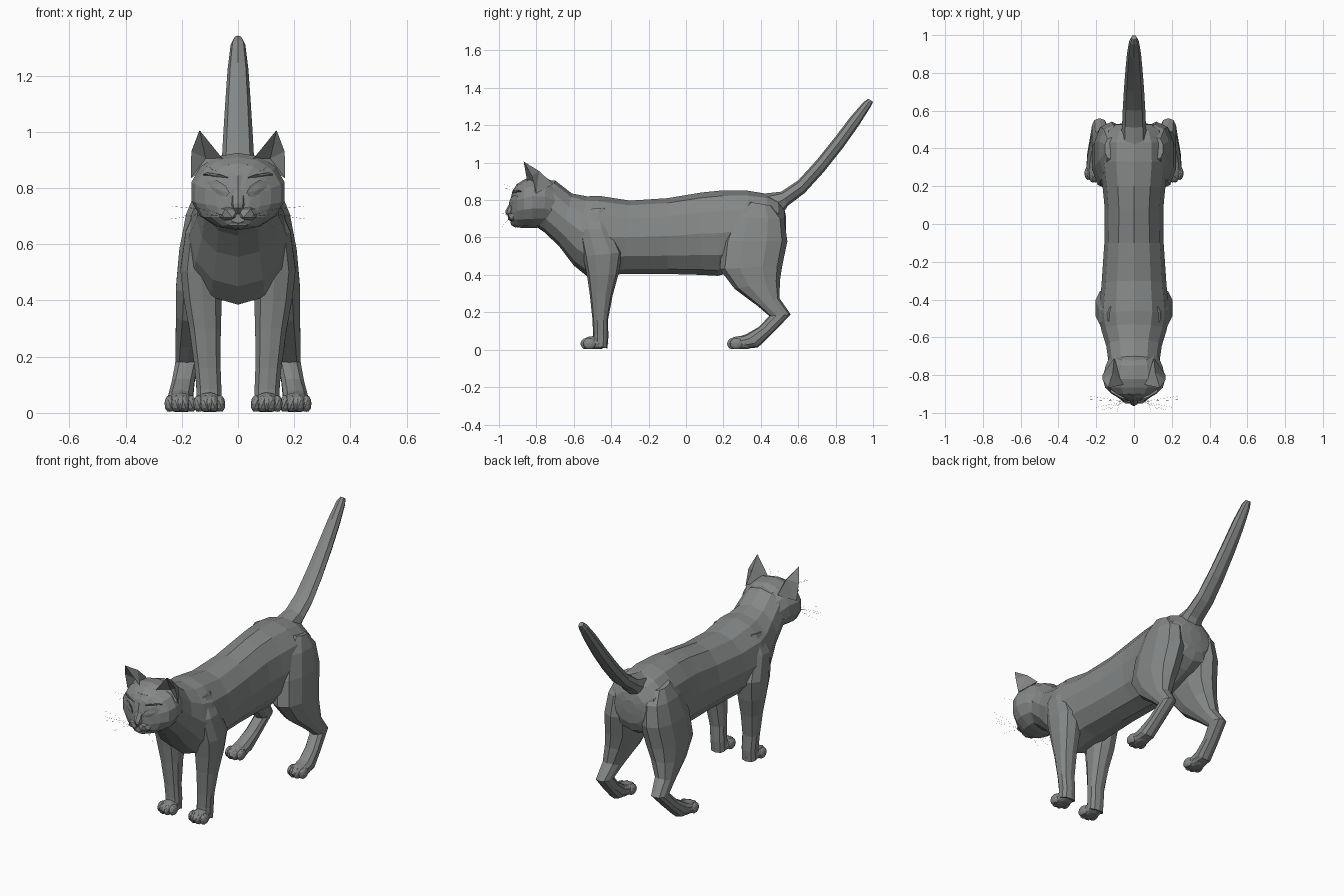
import bpy, bmesh, math
from mathutils import Vector

fur = bpy.data.materials.new("dark_grey")
fur.diffuse_color = (.235, .245, .245, 1)


def finish(name, bm, mirror=False):
    bmesh.ops.recalc_face_normals(bm, faces=bm.faces)
    mesh = bpy.data.meshes.new(name)
    bm.to_mesh(mesh)
    bm.free()
    mesh.materials.append(fur)
    ob = bpy.data.objects.new(name, mesh)
    bpy.context.collection.objects.link(ob)
    if mirror:
        mod = ob.modifiers.new("Mirror", 'MIRROR')
        mod.use_mirror_merge = False
    return ob


def spow(v, p):
    return math.copysign(abs(v) ** p, v)


def loft(name, rings, n=12, p=0.9, mirror=False):
    """Each ring: one edge (y, z), opposite edge (y, z), half width, centre x."""
    bm = bmesh.new()
    loops = []
    for (y0, z0), (y1, z1), w, x in rings:
        mid = Vector((x, (y0 + y1) / 2, (z0 + z1) / 2))
        half = Vector((0, (y0 - y1) / 2, (z0 - z1) / 2))
        loop = []
        for i in range(n):
            a = 2 * math.pi * i / n
            side = Vector((w * spow(math.sin(a), p), 0, 0))
            loop.append(bm.verts.new(mid + half * spow(math.cos(a), p) + side))
        loops.append(loop)
    for a, b in zip(loops, loops[1:]):
        for i in range(n):
            j = (i + 1) % n
            bm.faces.new((a[i], a[j], b[j], b[i]))
    bm.faces.new(loops[0])
    bm.faces.new(loops[-1])
    return finish(name, bm, mirror)


def blobs(name, items, sub=1, floor=None):
    """Mirrored faceted ellipsoids: (centre, radii)."""
    bm = bmesh.new()
    for c, r in items:
        vs = bmesh.ops.create_icosphere(bm, subdivisions=sub, radius=1)["verts"]
        for v in vs:
            v.co = Vector([c[k] + v.co[k] * r[k] for k in range(3)])
            if floor is not None:
                v.co.z = max(v.co.z, floor)
    return finish(name, bm, True)


# Torso and neck
loft("torso", [
    ((-.79, .905), (-.82, .67), .125, 0), ((-.70, .905), (-.76, .63), .135, 0),
    ((-.61, .835), (-.68, .555), .147, 0), ((-.53, .82), (-.60, .45), .172, 0),
    ((-.46, .822), (-.52, .385), .187, 0), ((-.30, .797), (-.34, .405), .172, 0),
    ((-.10, .81), (-.10, .405), .157, 0), ((.08, .84), (.08, .40), .155, 0),
    ((.20, .852), (.17, .395), .165, 0), ((.33, .85), (.34, .44), .182, 0),
    ((.43, .834), (.45, .48), .178, 0), ((.49, .805), (.51, .52), .150, 0),
    ((.525, .755), (.53, .57), .10, 0), ((.535, .71), (.535, .63), .04, 0)],
    n=12, p=.95)

# Head
loft("head", [
    ((-.66, .87), (-.70, .64), .12, 0), ((-.75, .92), (-.76, .655), .155, 0),
    ((-.82, .925), (-.82, .65), .17, 0), ((-.865, .91), (-.868, .65), .156, 0),
    ((-.90, .888), (-.90, .654), .12, 0), ((-.921, .86), (-.923, .66), .08, 0),
    ((-.936, .80), (-.938, .675), .042, 0)], n=14, p=.95)

# Nose bridge, muzzle, chin
loft("nose_bridge", [
    ((-.905, .885), (-.86, .88), .045, 0), ((-.929, .845), (-.87, .83), .034, 0),
    ((-.942, .785), (-.89, .775), .026, 0), ((-.964, .745), (-.90, .735), .024, 0),
    ((-.965, .73), (-.90, .72), .020, 0), ((-.945, .708), (-.90, .705), .008, 0)], n=8)
blobs("muzzle", [((.032, -.915, .710), (.045, .042, .034))])
blobs("chin", [((.008, -.91, .678), (.036, .03, .026))])


# Eyes: slanted almonds with lids
def almond(name, cx, cz, y, w, h, depth):
    bm = bmesh.new()
    outline = []
    for i in range(8):
        a = 2 * math.pi * i / 8
        u, v = w * math.cos(a), h * spow(math.sin(a), 1.3)
        outline.append(bm.verts.new((cx + u, y + .6 * u, cz + v + .3 * u)))
    front = bm.verts.new((cx, y - depth, cz))
    back = bm.verts.new((cx, y + .04, cz))
    for i in range(8):
        j = (i + 1) % 8
        bm.faces.new((outline[i], outline[j], front))
        bm.faces.new((outline[j], outline[i], back))
    return finish(name, bm, True)


almond("eyelids", .074, .797, -.921, .044, .030, .002)
almond("eyes", .072, .795, -.924, .034, .020, .005)
loft("brows", [
    ((-.928, .838), (-.88, .82), .016, .035), ((-.921, .85), (-.87, .825), .022, .07),
    ((-.898, .855), (-.85, .835), .015, .11)], n=6, mirror=True)

# Ears: bulged back, hollow front
bm = bmesh.new()
A, B, T, C, E, I, F = [bm.verts.new(v) for v in (
    (.168, -.80, .835), (.055, -.85, .905), (.137, -.868, 1.006),
    (.105, -.71, .885), (.112, -.785, .955), (.115, -.80, .905), (.166, -.825, .93))]
for f in ((B, T, E), (B, E, C), (C, E, A), (A, E, F), (F, E, T),
          (T, B, I), (T, I, F), (F, I, A), (B, A, I), (B, C, A)):
    bm.faces.new(f)
finish("ears", bm, True)

# Front legs
loft("front_legs", [
    ((-.54, .75), (-.43, .76), .04, .10), ((-.575, .64), (-.40, .65), .067, .122),
    ((-.55, .50), (-.34, .52), .078, .130), ((-.53, .40), (-.362, .40), .070, .125),
    ((-.515, .30), (-.392, .29), .058, .117), ((-.50, .16), (-.417, .16), .048, .108),
    ((-.497, .085), (-.415, .07), .046, .103), ((-.50, .03), (-.42, .006), .046, .102)],
    n=10, p=.8, mirror=True)

# Hind legs
loft("hind_legs", [
    ((.34, .79), (.46, .77), .04, .115), ((.25, .71), (.525, .70), .078, .110),
    ((.195, .58), (.542, .58), .095, .118), ((.18, .43), (.515, .45), .090, .135),
    ((.26, .325), (.502, .37), .072, .152), ((.385, .232), (.50, .275), .052, .172),
    ((.445, .18), (.56, .188), .042, .182), ((.39, .122), (.47, .095), .042, .195),
    ((.32, .082), (.385, .012), .046, .205), ((.27, .065), (.33, .006), .048, .205)],
    n=10, p=.85, mirror=True)


# Paws: a pad and four toes each
def paw(name, x, y):
    items = [((x, y + .075, .034), (.05, .075, .04))]
    for dx, dy in ((-.038, .05), (-.014, .036), (.014, .036), (.038, .05)):
        items.append(((x + dx, y + dy, .032), (.019, .036, .032)))
    blobs(name, items, sub=2, floor=.004)


paw("front_paws", .102, -.565)
paw("hind_paws", .205, .219)

# Tail
loft("tail", [
    ((.42, .835), (.50, .70), .068, 0), ((.51, .845), (.545, .77), .063, 0),
    ((.60, .905), (.635, .838), .059, 0), ((.70, 1.015), (.735, .948), .053, 0),
    ((.80, 1.14), (.84, 1.08), .045, 0), ((.88, 1.245), (.925, 1.20), .037, 0),
    ((.95, 1.325), (.985, 1.295), .026, 0), ((.975, 1.342), (1.0, 1.325), .014, 0)], n=8)

# Whiskers
roots = [((.045, -.94, .70), tip) for tip in (
    (.24, -.91, .69), (.235, -.93, .735), (.20, -.97, .70),
    (.17, -.985, .73), (.13, -.98, .66))]
roots += [((.07, -.91, .845), tip) for tip in ((.09, -1.0, .865), (.13, -.97, .885))]
whiskers = bpy.data.curves.new("whiskers", 'CURVE')
whiskers.dimensions = '3D'
whiskers.bevel_depth = .0003
whiskers.bevel_resolution = 0
whiskers.materials.append(fur)
for s in (1, -1):
    for a, b in roots:
        line = whiskers.splines.new('POLY')
        line.points.add(2)
        mid = [(p + q) / 2 for p, q in zip(a, b)]
        mid[2] += .008
        for pt, co in zip(line.points, (a, mid, b)):
            pt.co = (co[0] * s, co[1], co[2], 1)
bpy.context.collection.objects.link(bpy.data.objects.new("whiskers", whiskers))
